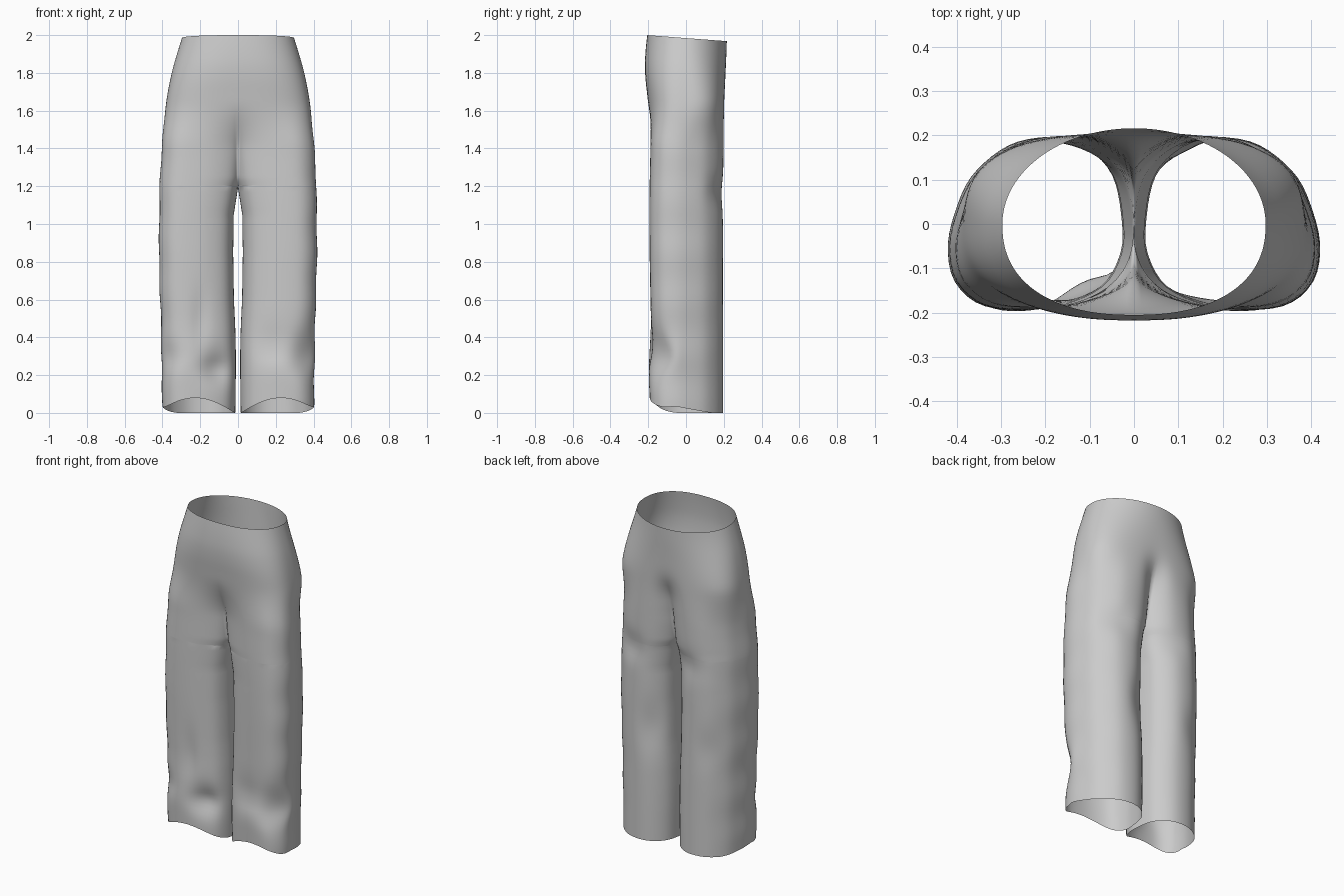
import bpy, bmesh, math

if "Cube" in bpy.data.objects:
    bpy.data.objects.remove(bpy.data.objects["Cube"])

CROTCH, HIP = 1.2, 1.66     # heights where the legs join and where the body is one oval
COLS = 56

# z, outer half width, front depth, back depth, inner leg x (negative: legs merge)
ROWS = [
    (0.00, .402, .194, .200, .016), (0.20, .403, .202, .200, .013),
    (0.32, .408, .197, .200, .013), (0.45, .406, .188, .200, .016),
    (0.60, .413, .190, .200, .023), (0.85, .419, .195, .199, .027),
    (1.05, .417, .196, .198, .024), (1.20, .415, .195, .199, .000),
    (1.24, .414, .194, .200, -.014), (1.40, .404, .190, .202, -.032),
    (1.55, .391, .192, .204, -.060), (1.65, .381, .201, .205, -.090),
    (1.80, .354, .219, .208, -.12), (1.90, .328, .217, .213, -.12),
    (2.00, .297, .205, .216, -.12)]

# leg section from the inner side round the front, outside and back
LEG = [(0, 0), (.02, -.4), (.14, -.75), (.42, -.96), (.77, -.96), (.95, -.7), (1, -.3),
       (.96, .13), (.85, .58), (.61, .93), (.3, .95), (.07, .6), (0, 0)]

# soft dents: x, z, side (-1 front, 1 back), width, height, depth
DENTS = [(.37, .30, -1, .08, .12, .055), (-.11, .22, -1, .08, .10, .045),
         (-.37, .30, -1, .06, .08, .02), (.19, .36, -1, .10, .10, .015),
         (-.20, .50, -1, .04, .15, .012),
         (0, 1.55, 1, .07, .10, .025), (-.12, 1.15, 1, .10, .08, .015),
         (.26, 1.17, 1, .10, .08, .018), (.12, .70, 1, .06, .14, .015),
         (-.28, .65, 1, .07, .12, .01)]


def lerp(a, b, t):
    return a + (b - a) * t


def smooth(t):
    t = min(max(t, 0), 1)
    return t * t * (3 - 2 * t)


def row_at(z):
    for a, b in zip(ROWS, ROWS[1:]):
        if z <= b[0] or b is ROWS[-1]:
            t = (z - a[0]) / (b[0] - a[0])
            return [lerp(p, q, t) for p, q in zip(a[1:], b[1:])]


def measures(z):
    """Rounded-off row sizes; the inner line stays exact so the fork closes."""
    near = [row_at(z + d) for d in (-.06, -.03, 0, .03, .06)]
    return [sum(r[i] for r in near) / 5 for i in range(3)] + [row_at(z)[3]]


def spline(pts, steps=12):
    """Closed Catmull-Rom curve; the last point repeats the first."""
    p = [pts[-2]] + pts + [pts[1]]
    out = []
    for i in range(1, len(p) - 2):
        for s in range(steps):
            t = s / steps
            out.append(tuple(.5 * (2 * b + (c - a) * t + (2*a - 5*b + 4*c - d) * t*t
                                   + (3*b - a - 3*c + d) * t**3)
                             for a, b, c, d in zip(p[i-1], p[i], p[i+1], p[i+2])))
    return out + [pts[-1]]


def resample(pts):
    """Evenly spaced points along a polyline."""
    run = [0]
    for a, b in zip(pts, pts[1:]):
        run.append(run[-1] + math.dist(a, b))
    out, k = [], 0
    for i in range(COLS):
        d = run[-1] * i / COLS
        while run[k + 1] < d:
            k += 1
        t = (d - run[k]) / max(run[k + 1] - run[k], 1e-9)
        out.append((lerp(pts[k][0], pts[k + 1][0], t), lerp(pts[k][1], pts[k + 1][1], t)))
    return out + [pts[-1]]


def clip(pts):
    """Keep the part of a leg section on its own side of the middle seam."""
    out = []
    for a, b in zip(pts, pts[1:]):
        if (a[0] < 0) != (b[0] < 0):
            out.append((0, lerp(a[1], b[1], a[0] / (a[0] - b[0]))))
        if b[0] >= 0:
            out.append(b)
    return out


def section(z):
    width, front, back, inner = measures(z)

    def depth(v):
        return v * (front if v < 0 else back)
    ring = [(inner + (width - inner) * u, depth(v)) for u, v in spline(LEG)]
    if z <= CROTCH + 1e-6:
        return resample(ring)
    leg = resample(clip(ring))
    # half oval of the hips and waist, rounder at the back
    rise = smooth((z - 1.6) / .4)
    oval = []
    for i in range(121):
        a = math.pi * i / 120
        c = math.cos(a)
        power = lerp(.70, .86 if c > 0 else 1, rise)
        u = math.sin(a) ** power if 0 < i < 120 else 0
        oval.append((width * u, depth(-math.copysign(abs(c) ** power, c))))
    t = smooth((z - 1.4) / (HIP - 1.4))
    return [(lerp(a[0], b[0], t), lerp(a[1], b[1], t)) for a, b in zip(leg, resample(oval))]


def surface_point(x, y, z, side):
    width, front, back, inner = measures(z)
    u = min(max((x - inner) / (width - inner), 0), 1)
    v = y / (front if y < 0 else back)
    x *= side
    # folds pushed into the cloth
    for dx, dz, face, w, h, deep in DENTS:
        if v * face > 0:
            g = math.exp(-((x - dx) / w) ** 2 - ((z - dz) / h) ** 2)
            y -= face * deep * g * smooth(abs(v) * 1.4)
    # faint ripple along the outer seams
    x += side * .002 * math.sin(z * 23 + side) * max(u - .6, 0) / .4 * smooth((1.7 - z) * 3)
    # arched hem and sloping waistline
    low = max(0, 1 - z / .3)
    arch = max(0, -v) ** 1.5 * math.sin(math.pi * u) ** .6
    lift = low * (.075 * arch + .035 * u * max(0, 1 - abs(v + .3)))
    drop = .032 * smooth((z - 1.6) / .4) * (v + 1) / 2
    return x, y, z + lift - drop


# row heights, denser around the fork
heights = [CROTCH * i / 40 for i in range(41)]
heights += [CROTCH + .4 * (i / 20) ** 1.8 for i in range(1, 21)]
heights += [1.6 + .4 * i / 14 for i in range(1, 15)]

bm = bmesh.new()
for side in (1, -1):
    grid = [[bm.verts.new(surface_point(x, y, z, side)) for x, y in section(z)]
            for z in heights]
    for lo, hi in zip(grid, grid[1:]):
        for j in range(COLS):
            quad = [lo[j], lo[j + 1], hi[j + 1], hi[j]]
            bm.faces.new(quad if side > 0 else quad[::-1])
bmesh.ops.remove_doubles(bm, verts=bm.verts[:], dist=.0005)

mesh = bpy.data.meshes.new("trousers")
bm.to_mesh(mesh)
bm.free()
trousers = bpy.data.objects.new("trousers", mesh)
bpy.context.collection.objects.link(trousers)

# plain grey cloth
cloth = bpy.data.materials.new("grey cloth")
cloth.diffuse_color = (.6, .6, .6, 1)
cloth.use_nodes = True
cloth.node_tree.nodes["Principled BSDF"].inputs["Base Color"].default_value = cloth.diffuse_color
mesh.materials.append(cloth)
for face in mesh.polygons:
    face.use_smooth = True
